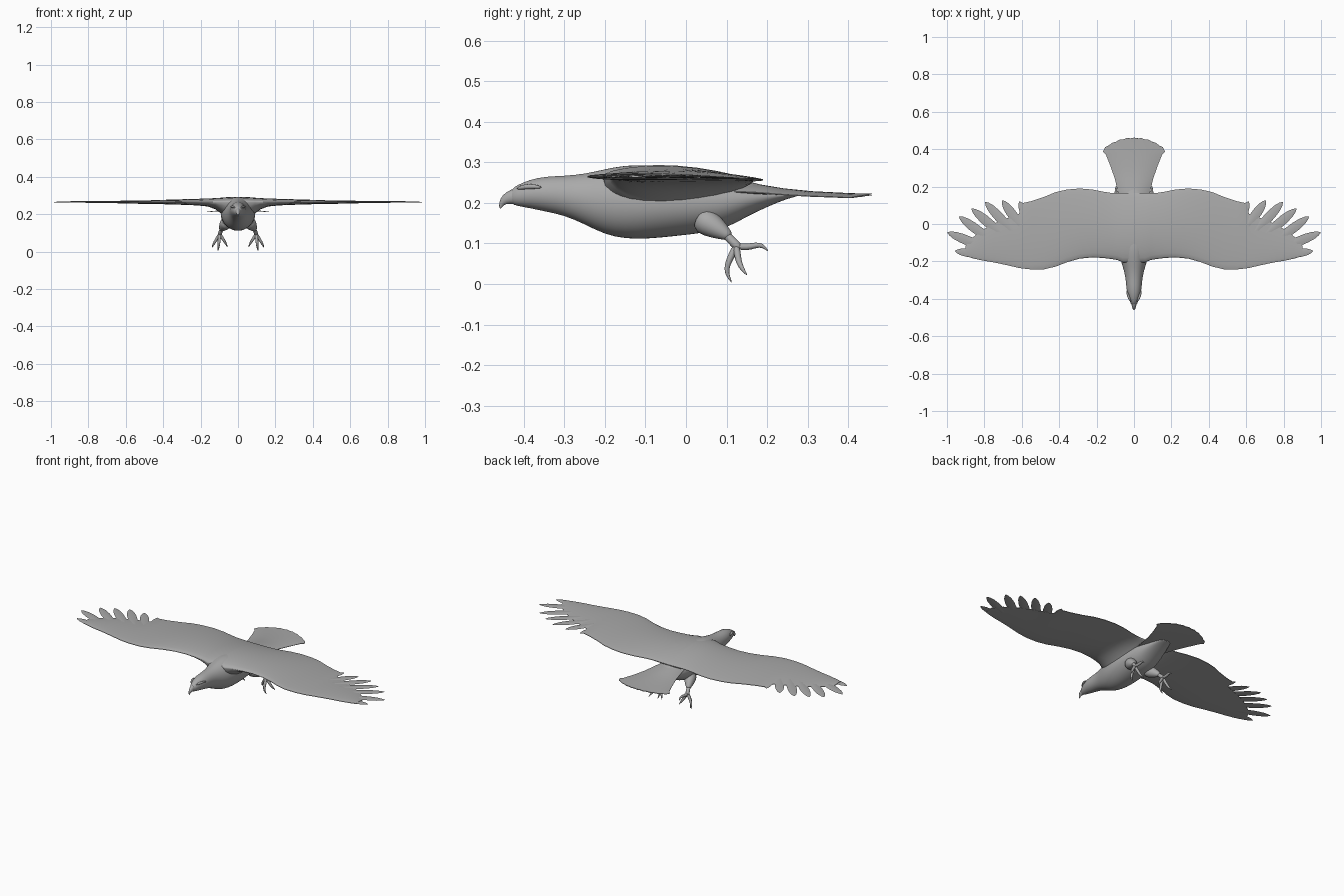
import bpy, bmesh, math
from mathutils import Vector

grey = bpy.data.materials.new("feather_grey")
grey.diffuse_color = (0.4, 0.4, 0.4, 1)


def loft(name, rings, angle=60, mirror=False, subdiv=0):
    """Skin closed rings of points into a capped, smooth object."""
    bm = bmesh.new()
    rows = [[bm.verts.new(p) for p in ring] for ring in rings]
    n = len(rows[0])
    for a, b in zip(rows, rows[1:]):
        for i in range(n):
            j = (i + 1) % n
            bm.faces.new((a[i], a[j], b[j], b[i]))
    bm.faces.new(rows[0][::-1])
    bm.faces.new(rows[-1])
    bmesh.ops.recalc_face_normals(bm, faces=bm.faces)
    mesh = bpy.data.meshes.new(name)
    bm.to_mesh(mesh)
    bm.free()
    ob = bpy.data.objects.new(name, mesh)
    bpy.context.collection.objects.link(ob)
    mesh.materials.append(grey)
    bpy.context.view_layer.objects.active = ob
    ob.select_set(True)
    bpy.ops.object.shade_smooth_by_angle(angle=math.radians(angle))
    ob.select_set(False)
    if mirror:
        ob.modifiers.new("mirror", "MIRROR")
    if subdiv:
        ob.modifiers.new("smooth", "SUBSURF").levels = subdiv
    return ob


def tube(name, points, mirror=True, sides=8, flat=1.0):
    """Tapered limb through (x, y, z, radius) points."""
    ps = [Vector(p[:3]) for p in points]
    rings = []
    for i, p in enumerate(ps):
        d = ps[min(i + 1, len(ps) - 1)] - ps[max(i - 1, 0)]
        side = Vector((1, 0, 0))
        side = (side - d * side.dot(d) / d.length_squared).normalized()
        up = d.normalized().cross(side)
        r = points[i][3]
        rings.append([p + r * (math.cos(a) * side * flat + math.sin(a) * up)
                      for a in (2 * math.pi * k / sides for k in range(sides))])
    return loft(name, rings, mirror=mirror, subdiv=1)


# Head, neck and body: y, top, bottom, half width
BODY = [(-.435, .232, .198, .013), (-.415, .245, .192, .022), (-.385, .258, .187, .033),
        (-.345, .266, .178, .041), (-.30, .267, .169, .044), (-.25, .272, .147, .053),
        (-.20, .284, .121, .070), (-.15, .294, .111, .084), (-.10, .294, .110, .092),
        (-.03, .287, .117, .094), (.05, .277, .126, .090), (.10, .268, .137, .084),
        (.15, .255, .166, .074), (.20, .241, .190, .058), (.25, .230, .211, .040),
        (.28, .226, .217, .025)]
rings = []
for y, top, low, w in BODY:
    ring = []
    for k in range(24):
        a = 2 * math.pi * k / 24
        ring.append((w * math.cos(a), y, (top + low) / 2 + (top - low) / 2 * math.sin(a)))
    rings.append(ring)
loft("body", rings, subdiv=1)

# Hooked beak and brow ridges
tube("beak", [(0, -.400, .219, .027), (0, -.430, .215, .020), (0, -.447, .209, .014),
              (0, -.456, .198, .007), (0, -.459, .185, .002)], mirror=False, flat=.75)
tube("brow", [(.016, -.418, .235, .003), (.025, -.400, .240, .007),
              (.034, -.375, .241, .007), (.040, -.355, .238, .002)])

# Wing: x, leading y, trailing y, top, bottom
WING = [(0, -.205, .165, .292, .17), (.06, -.205, .165, .290, .18), (.09, -.192, .165, .287, .205),
        (.12, -.187, .166, .285, .228), (.16, -.182, .172, .283, .243),
        (.22, -.178, .184, .281, .249), (.29, -.185, .190, .279, .252),
        (.36, -.205, .184, .277, .254), (.42, -.228, .170, .275, .256),
        (.48, -.242, .145, .273, .257), (.55, -.243, .122, .272, .258),
        (.595, -.238, .112, .271, .259), (.615, -.235, .055, .271, .260), (.68, -.220, .030, .270, .261),
        (.75, -.205, .002, .270, .262), (.81, -.195, -.032, .270, .263),
        (.86, -.184, -.070, .269, .264), (.90, -.172, -.115, .268, .264)]
N = 12
rings = []
for x, lead, trail, top, low in WING:
    ts = [(1 - math.cos(math.pi * k / N)) / 2 for k in range(N + 1)]
    def point(t, z):
        mid = .265 - .012 * t * max(0, 1 - x / .9)
        bulge = math.sin(math.pi * t ** .7) ** .8 if 0 < t < 1 else 0
        edge = .0015 if z > mid else -.0015
        return (x, lead + (trail - lead) * t, mid + edge + (z - mid) * bulge)
    rings.append([point(t, top) for t in ts] + [point(t, low) for t in reversed(ts)])
loft("wing", rings, mirror=True)

# Primary feathers: root, tip, half width
FEATHERS = [((.80, -.165), (.957, -.145), .022), ((.80, -.125), (.997, -.045), .025),
            ((.76, -.09), (.935, .040), .025), ((.70, -.06), (.868, .082), .025),
            ((.65, -.04), (.795, .117), .025), ((.60, -.02), (.705, .126), .025),
            ((.56, 0), (.612, .120), .022)]
for i, (root, tip, width) in enumerate(FEATHERS):
    a, b = Vector((*root, .2655)), Vector((*tip, .2665 - .001 * i))
    across = Vector((0, 0, 1)).cross(b - a).normalized()
    rings = []
    for t, w in ((0, .8), (.3, 1), (.6, 1), (.8, .8), (.93, .45), (1, .08)):
        c = a.lerp(b, t)
        s, h = across * width * w, Vector((0, 0, .003 * (1 - t) + .001))
        rings.append([c - s, c - s * .4 + h, c + s * .4 + h, c + s, c + s * .4 - h, c - s * .4 - h])
    loft("primary_feather", rings, mirror=True)

# Fanned tail with a scalloped end: y, half width, height, half thickness
TAIL = [(.12, .075, .236, .016), (.18, .088, .233, .012), (.24, .102, .228, .007),
        (.31, .126, .224, .004), (.37, .150, .222, .003), (.41, .166, .221, .002),
        (.462, .155, .221, .001)]
rings = []
for y, w, z, h in TAIL:
    us = [-1 + k / 8 for k in range(17)]
    def spot(u, s):
        pull = .052 * abs(u) ** 2.2 + .004 * abs(math.sin(u * 4 * math.pi))
        back = pull * max(0, (y - .37) / .092)
        return (w * u, y - back, z - .008 * u * u + s * (.001 + h * (1 - u * u)))
    rings.append([spot(u, 1) for u in us] + [spot(u, -1) for u in reversed(us)])
loft("tail", rings)

# Legs and taloned feet
tube("thigh", [(.055, .03, .165, .036), (.068, .06, .147, .034), (.080, .085, .132, .024),
               (.088, .103, .120, .014), (.09, .108, .116, .010)], sides=12)
tube("shank", [(.084, .092, .128, .012), (.092, .110, .110, .011), (.097, .124, .096, .013),
               (.098, .134, .086, .010)])
TOES = [
    ("outer_toe", [(.098, .124, .094, .010), (.112, .127, .072, .009), (.124, .131, .052, .008),
                   (.132, .138, .038, .006), (.140, .152, .020, .001)]),
    ("middle_toe", [(.098, .124, .094, .010), (.100, .112, .070, .009), (.102, .102, .048, .008),
                    (.103, .099, .026, .006), (.108, .114, .002, .001)]),
    ("inner_toe", [(.098, .124, .094, .010), (.084, .126, .074, .009), (.073, .130, .056, .008),
                   (.064, .136, .042, .006), (.056, .148, .024, .001)]),
    ("back_toe", [(.098, .124, .094, .010), (.097, .150, .090, .009), (.096, .172, .096, .008),
                  (.096, .190, .096, .006), (.096, .203, .080, .001)])]
for name, path in TOES:
    tube(name, path)
